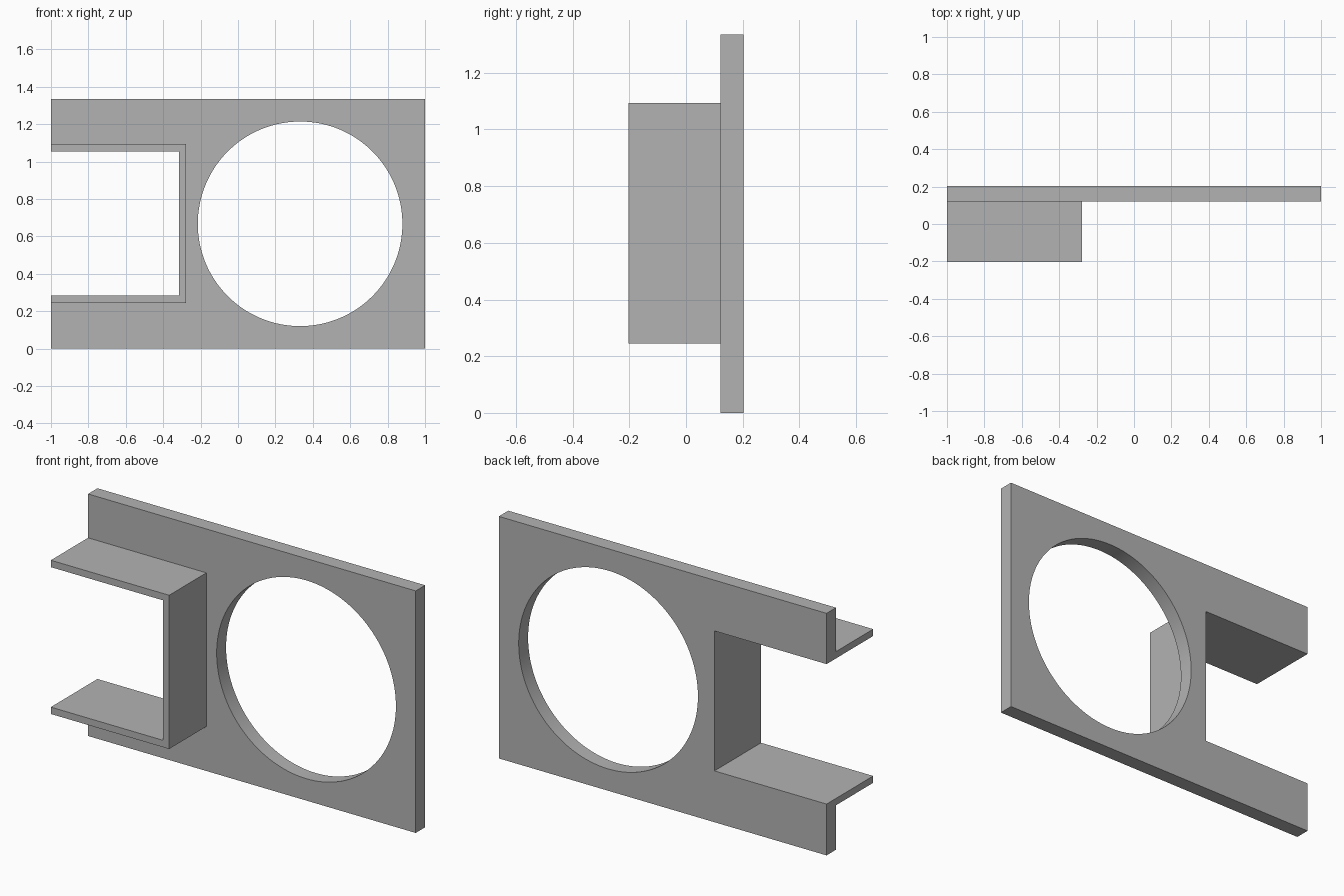
import bpy
import math

old = bpy.data.objects.get("Cube")
if old:
    bpy.data.objects.remove(old, do_unlink=True)

HEIGHT = 1.335
FRONT, PLATE_FRONT, BACK = -0.203, 0.121, 0.203
WALL = 0.038

# Plain grey finish
grey = bpy.data.materials.new("plain grey")
grey.use_nodes = True
colour = (0.45, 0.45, 0.45, 1)
grey.diffuse_color = colour
grey.node_tree.nodes["Principled BSDF"].inputs["Base Color"].default_value = colour


def box(name, low, high):
    """Box spanning two opposite corners."""
    bpy.ops.mesh.primitive_cube_add(size=1, location=[(a + b) / 2 for a, b in zip(low, high)])
    obj = bpy.context.object
    obj.name = name
    obj.scale = [b - a for a, b in zip(low, high)]
    bpy.ops.object.transform_apply(location=True, rotation=False, scale=True)
    obj.data.materials.append(grey)
    return obj


def combine(target, tool, operation):
    """Apply a boolean and discard the tool object."""
    mod = target.modifiers.new(operation.lower(), "BOOLEAN")
    mod.operation, mod.object, mod.solver = operation, tool, "EXACT"
    bpy.context.view_layer.objects.active = target
    bpy.ops.object.modifier_apply(modifier=mod.name)
    bpy.data.objects.remove(tool, do_unlink=True)


# Upright plate with the channel block fused to its front
plate = box("mounting_plate", (-1, PLATE_FRONT, 0), (1, BACK, HEIGHT))
right, low, high = -0.278, 0.245, 1.093
channel = box("channel", (-1, FRONT, low), (right, (PLATE_FRONT + BACK) / 2, high))
combine(plate, channel, "UNION")

# Slot that hollows the channel and opens the plate's side
slot = box("slot_cutter", (-1.2, FRONT - 0.1, low + WALL), (right - WALL, BACK + 0.1, high - WALL))
combine(plate, slot, "DIFFERENCE")

# Large round opening
bpy.ops.mesh.primitive_cylinder_add(vertices=128, radius=0.547, depth=1,
                                    location=(0.332, PLATE_FRONT, HEIGHT / 2),
                                    rotation=(math.pi / 2, 0, 0))
hole = bpy.context.object
hole.name = "hole_cutter"
hole.data.materials.append(grey)
combine(plate, hole, "DIFFERENCE")

# Smooth hole wall, sharp edges elsewhere
bpy.ops.object.select_all(action="DESELECT")
plate.select_set(True)
bpy.context.view_layer.objects.active = plate
bpy.ops.object.shade_smooth_by_angle(angle=math.radians(30))
